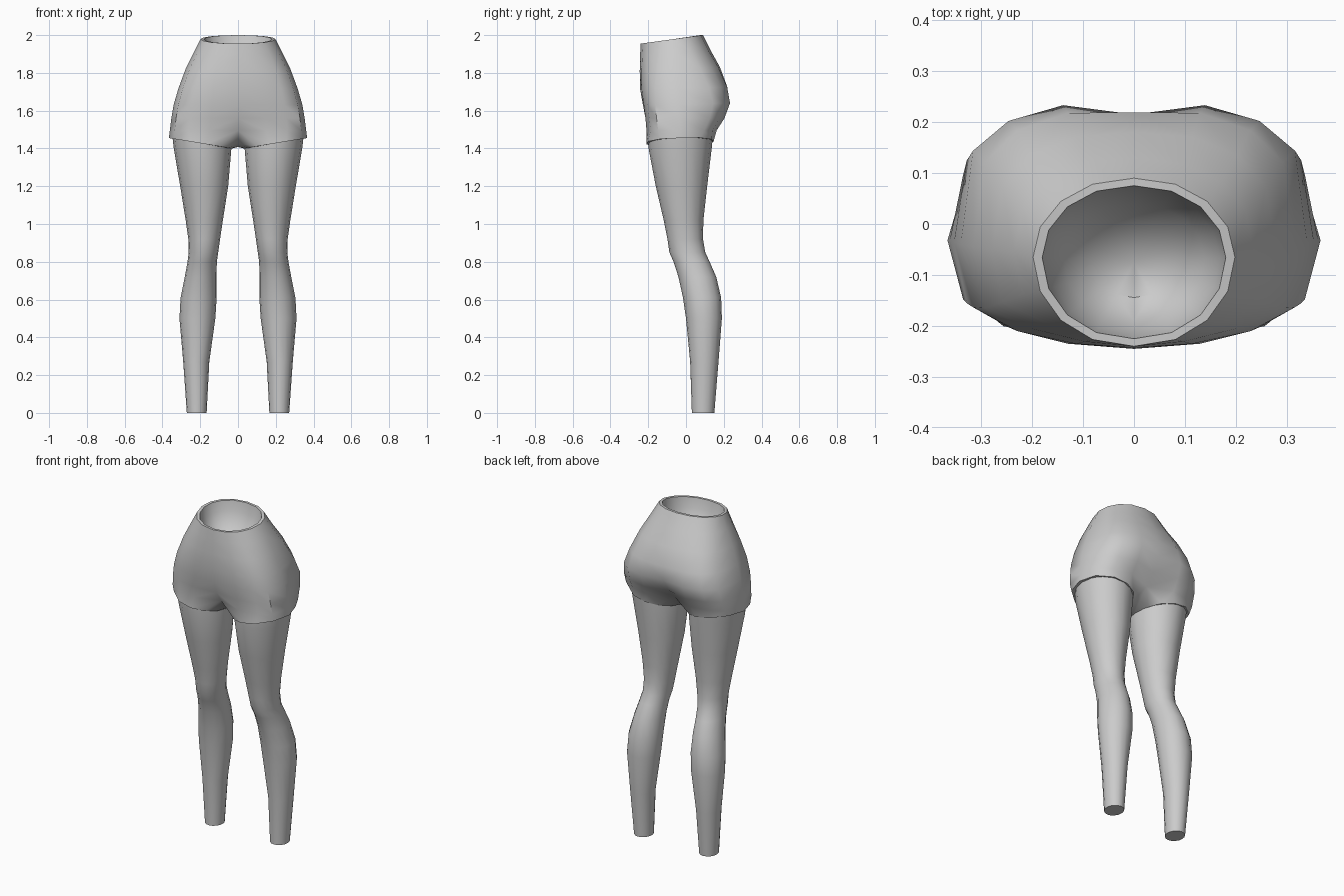
import bpy, bmesh, math

if "Cube" in bpy.data.objects:
    bpy.data.objects.remove(bpy.data.objects["Cube"])

grey = bpy.data.materials.new("plain_grey")
grey.diffuse_color = (0.6, 0.6, 0.6, 1)
grey.use_nodes = True
grey.node_tree.nodes["Principled BSDF"].inputs["Base Color"].default_value = grey.diffuse_color


def finish(name, bm):
    """Turn a closed bmesh into a smooth-shaded object."""
    bmesh.ops.remove_doubles(bm, verts=bm.verts, dist=0.0005)
    bmesh.ops.recalc_face_normals(bm, faces=bm.faces)
    mesh = bpy.data.meshes.new(name)
    bm.to_mesh(mesh)
    bm.free()
    mesh.materials.append(grey)
    obj = bpy.data.objects.new(name, mesh)
    bpy.context.collection.objects.link(obj)
    bpy.ops.object.select_all(action='DESELECT')
    obj.select_set(True)
    bpy.context.view_layer.objects.active = obj
    bpy.ops.object.shade_smooth_by_angle(angle=math.radians(50))


def loft(bm, rings, closed):
    """Skin a list of point rings with quads and return the vertex rings."""
    vr = [[bm.verts.new(p) for p in r] for r in rings]
    for a, b in zip(vr, vr[1:]):
        n = len(a)
        for i in range(n if closed else n - 1):
            j = (i + 1) % n
            bm.faces.new((a[i], a[j], b[j], b[i]))
    return vr


def half_ring(zf, zb, rx, yf, yb, ym, p, cleft_f, cleft_b):
    """Nine points from front centre around the hip to back centre."""
    pts = []
    for i in range(9):
        t = math.radians(-90 + 22.5 * i)
        c, s = max(math.cos(t), 0), math.sin(t)
        x = 0 if i in (0, 8) else rx * c ** 0.93
        reach = abs(s) ** p
        y = ym + (yb - ym) * reach if s > 0 else ym + (yf - ym) * reach
        y += cleft_f if i == 0 else -cleft_b if i == 8 else 0
        pts.append((x, y, zf + (zb - zf) * (y - yf) / (yb - yf)))
    return pts


# Hip sections: z front, z back, half width, y front, y back, y widest, roundness, clefts
HIPS = [
    (1.955, 2.00, 0.198, -0.24, 0.090, -0.065, 1.0, 0, 0),
    (1.895, 1.92, 0.235, -0.243, 0.130, -0.055, 0.85, 0, 0),
    (1.81, 1.83, 0.278, -0.245, 0.183, -0.05, 0.66, 0, 0.003),
    (1.715, 1.725, 0.315, -0.243, 0.229, -0.045, 0.52, 0, 0.010),
    (1.63, 1.64, 0.340, -0.230, 0.243, -0.04, 0.45, 0.002, 0.028),
    (1.56, 1.56, 0.353, -0.221, 0.212, -0.035, 0.45, 0.015, 0.045),
    (1.495, 1.495, 0.361, -0.216, 0.170, -0.03, 0.48, 0.055, 0.065),
]
CROTCH = [(0, 0.05, 1.428), (0, -0.02, 1.408), (0, -0.09, 1.425)]
HEM_ANGLES = [-125, -100, -70, -35, 0, 35, 70, 100, 125, 150, 180, 210]


def hem_ring(scale):
    pts = []
    for a in HEM_ANGLES:
        c, s = math.cos(math.radians(a)), math.sin(math.radians(a))
        z = 1.40 + 0.0275 * (1 + c) + (0.012 * s if s > 0 else 0)
        pts.append((0.198 + 0.168 * scale * c, -0.032 + 0.18 * scale * s, z))
    return pts


# Shorts: hips, waist rim, inner bowl and leg hems, made for each side and welded
bm = bmesh.new()
for side in (1, -1):
    def flip(ring):
        return [(side * x, y, z) for x, y, z in ring]

    hips = [half_ring(*h) for h in HIPS]
    loft(bm, [flip(r) for r in hips], False)

    # leg part of the shorts down to a turned-in hem
    legs = [hips[-1] + CROTCH, hem_ring(1), hem_ring(0.85)]
    rings = loft(bm, [flip(r) for r in legs], True)
    bm.faces.new(rings[-1])

    # flat waist rim and rounded hollow
    bowl = [hips[0]]
    for scale, drop in ((0.91, 0), (0.85, 0.06), (0.70, 0.12), (0.42, 0.18)):
        bowl.append([(x * scale, -0.075 + (y + 0.075) * scale,
                      z - drop) for x, y, z in hips[0]])
    rings = loft(bm, [flip(r) for r in bowl], False)
    tip = bm.verts.new((0, -0.075, 1.775))
    for a, b in zip(rings[-1], rings[-1][1:]):
        bm.faces.new((a, b, tip))
finish("shorts", bm)

# Leg sections: z, inner x, outer x, front y, back y
LEG = [
    (1.46, 0.037, 0.347, -0.200, 0.142),
    (1.40, 0.035, 0.340, -0.198, 0.136),
    (1.20, 0.052, 0.306, -0.160, 0.112),
    (1.02, 0.080, 0.277, -0.118, 0.092),
    (0.92, 0.095, 0.263, -0.098, 0.090),
    (0.85, 0.105, 0.261, -0.088, 0.102),
    (0.80, 0.112, 0.267, -0.066, 0.125),
    (0.72, 0.114, 0.282, -0.040, 0.160),
    (0.61, 0.113, 0.304, -0.016, 0.186),
    (0.50, 0.120, 0.310, 0.000, 0.190),
    (0.27, 0.152, 0.290, 0.022, 0.172),
    (0.00, 0.166, 0.271, 0.031, 0.150),
]
SIDES = 16
for side, name in ((1, "left_leg"), (-1, "right_leg")):
    bm = bmesh.new()
    rings = []
    for z, x0, x1, y0, y1 in LEG:
        ring = []
        for i in range(SIDES):
            a = 2 * math.pi * i / SIDES
            ring.append((side * ((x0 + x1) / 2 + (x1 - x0) / 2 * math.cos(a)),
                         (y0 + y1) / 2 + (y1 - y0) / 2 * math.sin(a), z))
        rings.append(ring)
    skin = loft(bm, rings, True)
    bm.faces.new(skin[0])
    bm.faces.new(skin[-1])
    finish(name, bm)
